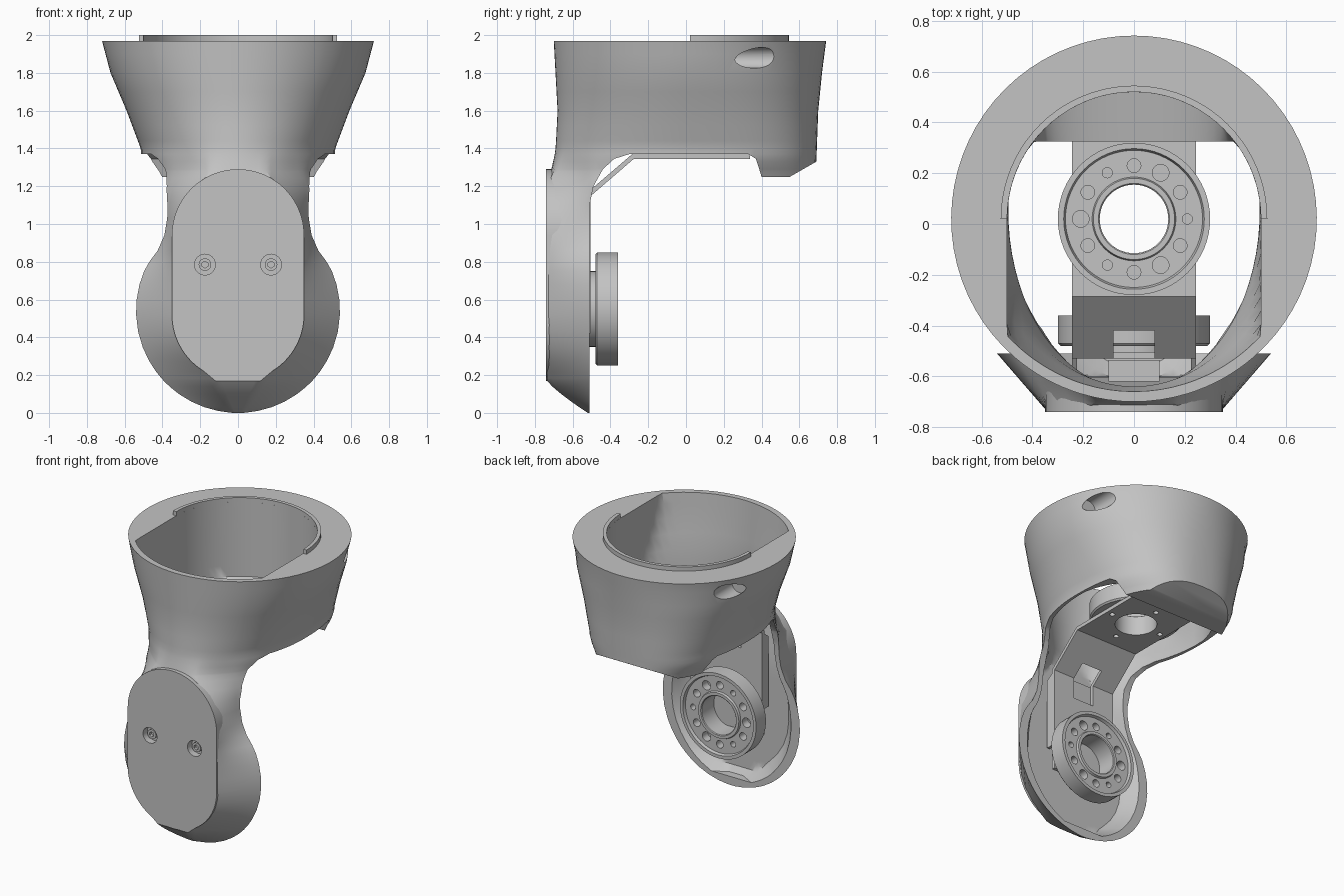
import bpy, bmesh
from math import sin, cos, pi, sqrt, hypot, radians
from mathutils import Matrix, Vector

cube = bpy.data.objects.get("Cube")
if cube:
    bpy.data.objects.remove(cube)

grey = bpy.data.materials.new("satin grey")
grey.use_nodes = True
grey.diffuse_color = (0.55, 0.55, 0.55, 1)
grey.node_tree.nodes["Principled BSDF"].inputs["Base Color"].default_value = (0.55, 0.55, 0.55, 1)


def finish(name, bm):
    bmesh.ops.recalc_face_normals(bm, faces=bm.faces)
    mesh = bpy.data.meshes.new(name)
    bm.to_mesh(mesh)
    bm.free()
    mesh.materials.append(grey)
    ob = bpy.data.objects.new(name, mesh)
    bpy.context.collection.objects.link(ob)
    return ob


def skin(name, rings, cap=True):
    """Join rings of points; cap the ends or close the last onto the first."""
    bm = bmesh.new()
    vs = [[bm.verts.new(p) for p in r] for r in rings]
    n = len(vs[0])
    pairs = list(zip(vs, vs[1:])) + ([] if cap else [(vs[-1], vs[0])])
    for a, b in pairs:
        for i in range(n):
            j = (i + 1) % n
            bm.faces.new((a[i], a[j], b[j], b[i]))
    if cap:
        bm.faces.new(vs[0])
        bm.faces.new(vs[-1])
    return finish(name, bm)


def lathe(name, profile, steps=64):
    turn = [2 * pi * i / steps for i in range(steps)]
    return skin(name, [[(r * cos(t), r * sin(t), z) for t in turn] for r, z in profile], cap=False)


def rods(name, ends, sides=32):
    """Round bars given as (start, end, radius)."""
    bm = bmesh.new()
    for a, b, r in ends:
        a, b = Vector(a), Vector(b)
        rot = (b - a).to_track_quat('Z', 'Y').to_matrix().to_4x4()
        bmesh.ops.create_cone(bm, cap_ends=True, segments=sides, radius1=r, radius2=r,
                              depth=(b - a).length, matrix=Matrix.Translation((a + b) / 2) @ rot)
    return finish(name, bm)


def prism(name, outline, half):
    return skin(name, [[(x, y, z) for y, z in outline] for x in (-half, half)])


def cut(ob, tool):
    mod = ob.modifiers.new("cut", 'BOOLEAN')
    mod.operation, mod.solver, mod.object = 'DIFFERENCE', 'EXACT', tool
    bpy.context.view_layer.objects.active = ob
    bpy.ops.object.modifier_apply(modifier=mod.name)
    bpy.data.objects.remove(tool)


def interp(knots, z):
    if z <= knots[0][0]:
        return knots[0][1]
    for (a, u), (b, v) in zip(knots, knots[1:]):
        if z <= b:
            return u + (v - u) * (z - a) / (b - a)
    return knots[-1][1]


CY, BACK = 0.02, -0.51          # cup axis, rear plane of the foot
SIDE = [(1.25, .44), (1.35, .51), (1.4, .515), (1.6, .59), (1.8, .675), (1.97, .72)]
FRONT = [(1.1, .72), (1.4, .71), (1.6, .7), (1.97, .72)]
REAR = [(1.33, .67), (1.6, .68), (1.8, .7), (1.97, .722)]
SQUARE = [(1.4, 2.5), (1.9, 2)]
NECK = [(.78, .484), (.86, .425), (.94, .39), (1.02, .375), (1.2, .37), (1.4, .39)]
FLAT = [(0, .02), (.17, .12), (.22, .18), (.3, .27), (.4, .325), (.52, .345), (.94, .345),
        (1.1, .3), (1.2, .22), (1.3, .15)]


def half_section(z):
    """Half outline at height z: oval cup above, flat-fronted foot below."""
    a, bf, bb = interp(SIDE, z), interp(FRONT, z), interp(REAR, z)
    s = min(max((z - 1.15) / .27, 0), 1)
    s = s * s * (3 - 2 * s)
    flat, power = interp(FLAT, z), 2 / interp(SQUARE, z)
    wide = interp(NECK, z) if z > .78 else max(.03, sqrt(max(0, .54 ** 2 - (z - .54) ** 2)))
    yf = -.735 + .215 * max(0, 1 - z / .17) ** 1.2
    t1, t0, n1, n2, n3 = .3, .71, 4, 8, 28

    def oval(t):
        if t < pi / 2:
            return a * sin(t), CY - bf * cos(t)
        return a * max(0, sin(t)) ** power, CY + bb * max(0, -cos(t)) ** power
    pts = []
    for i in range(n1 + n2 + n3 + 1):
        if i <= n1:
            k = i / n1
            t, low = t1 * k, (flat * k, yf)
        elif i <= n1 + n2:
            k = (i - n1) / n2
            t, low = t1 + (t0 - t1) * k, (flat + (wide - flat) * k, yf + (BACK - yf) * k)
        else:
            k = (i - n1 - n2) / n3
            t = t0 + (pi - t0) * k
            x, y = oval(t)
            low = (x + (wide - a * sin(t0)) * (1 - k) ** 3, y)
        high = oval(t)
        pts.append([low[j] + (high[j] - low[j]) * s for j in (0, 1)])
    pts[0][0] = pts[-1][0] = 0
    return pts


def inner_section(z):
    """Half outline of the hollow: thin front wall, round bore at the rear."""
    deep = interp([(.9, -.6), (1.4, -.655), (1.6, -.67)], z)
    thin = interp([(1.2, .93), (1.37, .965)], z)
    out = []
    for x, y in half_section(min(z, 1.97)):
        x, y = min(x * thin, .5), max(y + .04 if y < CY else y - .04 * min(1, (y - CY) * 5), deep)
        r = hypot(x, y - CY)
        if y > CY and r > .5:
            x, y = x * .5 / r, CY + (y - CY) * .5 / r
        out.append((x, min(y, .325) if z < 1.42 else y))
    return out


def loft(name, levels, section):
    rings = []
    for z in levels:
        h = section(z)
        rings.append([(x, y, z) for x, y in h] + [(-x, y, z) for x, y in h[-2:0:-1]])
    return skin(name, rings)


# Shell: cup, neck and foot in one skin
arc = [radians(15 * k) for k in range(7)]
upper = ([.52 - .35 * cos(t) for t in arc] + [.6, .68, .75, .8, .86]
         + [.94 + .35 * sin(t) for t in arc]
         + [1.33, 1.37, 1.4, 1.44, 1.52, 1.6, 1.7, 1.8, 1.9, 1.97])
shell = loft("shell", [0, .01, .03, .06, .1, .14] + upper, half_section)
arch = [(BACK, -.1), (BACK, 1.1), (-.49, 1.2), (-.44, 1.29), (-.38, 1.345), (-.3, 1.37),
        (.33, 1.37), (.37, 1.345), (.388, 1.29), (.4, 1.25), (.55, 1.25), (1, 1.507), (1, -.1)]
cut(shell, prism("arch_cutter", arch, 1))
cut(shell, loft("hollow_cutter", [.06, .1, .14] + upper + [2.1], inner_section))
cut(shell, rods("drill_cutter", [((s * .6, .26, 1.88), (s * .6, 1, 1.88), .055) for s in (-1, 1)]))

# Rounded flat pad on the front of the foot
turn = [pi * i / 40 for i in range(41)]
oblong = ([(.35 * cos(t), .94 + .35 * sin(t)) for t in turn]
          + [(-.35 * cos(t), .52 - .35 * sin(t)) for t in turn])
pad = skin("front_pad", [[(x, y, z) for x, z in oblong] for y in (-.66, -.74)])
for part in (shell, pad):
    cut(part, rods("recess_cutter",
                   [((s * .175, -.69, .785), (s * .175, -.9, .785), .055) for s in (-1, 1)]))

# Screws in the front pad
screws = rods("pad_screws", [((s * .175, -.67, .785), (s * .175, -.72, .785), .033) for s in (-1, 1)])
cut(screws, rods("hex_cutter", [((s * .175, -.7, .785), (s * .175, -.8, .785), .018) for s in (-1, 1)], 6))

# Raised half ring on the rim
skin("rim_ridge", [[(r * cos(t), CY + r * sin(t), z) for r, z in
                    ((.5, 1.95), (.525, 1.95), (.525, 2), (.5, 2))] for t in turn])

# Bent bracket from the cup floor into the neck
bracket = prism("bracket", [(.34, 1.345), (.34, 1.37), (-.285, 1.37), (-.53, 1.16), (-.53, .42),
                            (-.505, .42), (-.505, 1.148), (-.276, 1.345)], .245)
cut(bracket, rods("bore_cutter", [((0, CY, 1.2), (0, CY, 1.5), .135)], 48))
cut(bracket, rods("screw_hole_cutter", [((.2 * cos(t), CY + .2 * sin(t), 1.2),
                                         (.2 * cos(t), CY + .2 * sin(t), 1.5), .018)
                                        for t in (0, pi / 2, pi, 3 * pi / 2)], 16))
cut(bracket, prism("slot_cutter", [(-.42, 1.5), (-.42, 1), (-.7, 1), (-.7, 1.5)], .08))
for side in (-1, 1):
    web = prism("bracket_web", [(-.51, 1.15), (-.51, .6), (-.58, .6), (-.58, 1.1)], .01)
    web.location.x = side * .234

# Cable block in the neck
prism("cable_block", [(-.62, 1.0), (-.535, 1.0), (-.535, 1.15), (-.62, 1.15)], .1)


def horn(name):
    """Round motor flange with a recessed face and a ring of holes."""
    ob = lathe(name, [(.135, 0), (.29, 0), (.3, .01), (.3, .12), (.277, .12), (.27, .1),
                      (.165, .1), (.16, .115), (.14, .115), (.135, .11)])
    holes = []
    for i in range(12):
        t = pi * i / 6
        p = (.21 * cos(t), .21 * sin(t))
        holes.append(((*p, .04), (*p, .2), .02 if i % 4 == 0 else .033 if i % 4 == 2 else .027))
    cut(ob, rods("hole_cutter", holes, 20))
    return ob


horn("upper_flange").location = (0, CY, 1.37)
lower = horn("lower_flange")
boss = lathe("flange_boss", [(.135, 0), (.2, 0), (.2, .04), (.135, .04)])
for ob, y in ((lower, -.48), (boss, -.515)):
    ob.rotation_euler.x = -pi / 2
    ob.location = (0, y, .55)

# Smooth round surfaces, keep edges crisp
for ob in bpy.context.collection.objects:
    if ob.type == 'MESH':
        bpy.ops.object.select_all(action='DESELECT')
        ob.select_set(True)
        bpy.context.view_layer.objects.active = ob
        bpy.ops.object.shade_smooth_by_angle(angle=radians(30))
